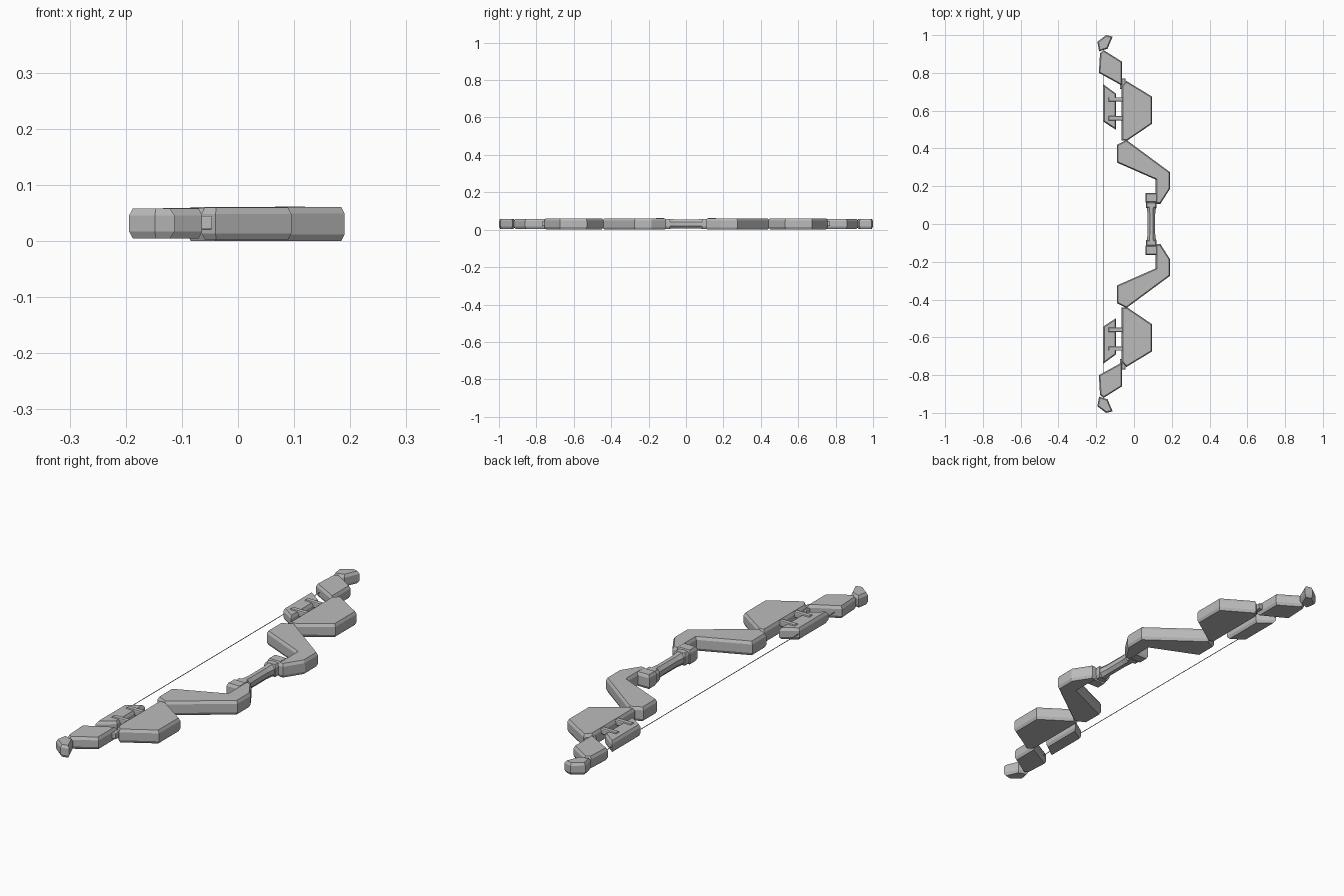
import bpy, bmesh
from math import cos, sin, pi
from mathutils import Vector

cube = bpy.data.objects.get("Cube")
if cube:
    bpy.data.objects.remove(cube, do_unlink=True)

grey = bpy.data.materials.new("plain_grey")
grey.use_nodes = True
GREY = (0.5, 0.5, 0.5, 1)
grey.diffuse_color = GREY
grey.node_tree.nodes["Principled BSDF"].inputs["Base Color"].default_value = GREY


def inset(outline, d):
    """Move every edge of a closed outline inwards by d."""
    pts = [Vector(p) for p in outline]
    n = len(pts)
    area = sum(pts[i - 1].cross(pts[i]) for i in range(n))
    side = 1 if area > 0 else -1
    result = []
    for i, p in enumerate(pts):
        a = (p - pts[i - 1]).normalized()
        b = (pts[(i + 1) % n] - p).normalized()
        na, nb = Vector((-a.y, a.x)) * side, Vector((-b.y, b.x)) * side
        result.append(p + (na + nb) * (d / (1 + na.dot(nb))))
    return result


def loft(name, rings, mirrored=True):
    """Skin a stack of equal rings and cap both ends."""
    bm = bmesh.new()
    loops = [[bm.verts.new(p) for p in ring] for ring in rings]
    n = len(loops[0])
    for low, high in zip(loops, loops[1:]):
        for i in range(n):
            j = (i + 1) % n
            bm.faces.new((low[i], low[j], high[j], high[i]))
    bm.faces.new(loops[0][::-1])
    bm.faces.new(loops[-1])
    bmesh.ops.recalc_face_normals(bm, faces=bm.faces)
    mesh = bpy.data.meshes.new(name)
    bm.to_mesh(mesh)
    bm.free()
    mesh.materials.append(grey)
    obj = bpy.data.objects.new(name, mesh)
    bpy.context.collection.objects.link(obj)
    if mirrored:
        mod = obj.modifiers.new("both_limbs", "MIRROR")
        mod.use_axis = (False, True, False)
        mod.use_mirror_merge = False
    return obj


def plate(name, outline, z0, z1, chamfer=0.006, drop=0.012):
    """Flat plate with chamfered upper and lower rims."""
    small = inset(outline, chamfer)
    levels = ((small, z0), (outline, z0 + drop), (outline, z1 - drop), (small, z1))
    return loft(name, [[(p[0], p[1], z) for p in ring] for ring, z in levels])


def box(name, x0, x1, y0, y1, z0, z1):
    return plate(name, [(x0, y0), (x1, y0), (x1, y1), (x0, y1)], z0, z1, 0.002, 0.003)


# Limb plates, from the handle outwards
plate("inner_arm", [(-.09, .42), (-.04, .445), (.19, .275), (.19, .185), (.14, .107),
                    (.115, .107), (.115, .235), (-.09, .325)], 0, .061)
plate("wide_limb", [(-.04, .757), (.095, .675), (.095, .53), (-.035, .442),
                    (-.065, .442), (-.065, .73)], .002, .06)
plate("outer_limb", [(-.16, .92), (-.064, .86), (-.064, .733), (-.186, .80),
                     (-.18, .905)], .005, .058)
plate("limb_tip", [(-.194, .965), (-.148, 1), (-.113, .992), (-.14, .928),
                   (-.185, .914)], .005, .058)

# String-side block, its two pins and the limb joint
plate("string_block", [(-.163, .74), (-.095, .69), (-.095, .498), (-.163, .543)], .005, .055)
for label, y in (("outer_pin", .66), ("inner_pin", .56)):
    box(label, -.135, -.06, y - .011, y + .011, .036, .059)
box("limb_joint", -.075, -.046, .715, .77, .02, .045)

# Stepped collars joining the arms to the grip
plate("collar", [(.06, .165), (.125, .165), (.125, .113), (.06, .113)], 0, .062)
plate("collar_ring", [(.064, .118), (.119, .118), (.119, .085), (.064, .085)], .004, .058)


# Eight-sided waisted grip
def grip_ring(y, rx, rz):
    k = 1 / cos(pi / 8)
    return [(.092 + rx * k * cos(pi / 8 + i * pi / 4), y,
             .031 + rz * k * sin(pi / 8 + i * pi / 4)) for i in range(8)]


loft("grip", [grip_ring(y, rx, rz) for y, rx, rz in (
    (-.13, .024, .026), (-.085, .024, .026), (-.05, .020, .024),
    (.05, .020, .024), (.085, .024, .026), (.13, .024, .026))], mirrored=False)

# Bow string
loft("string", [[(-.16 + .0015 * cos(a * pi / 3), y, .031 + .0015 * sin(a * pi / 3))
                 for a in range(6)] for y in (-.9, .9)], mirrored=False)
